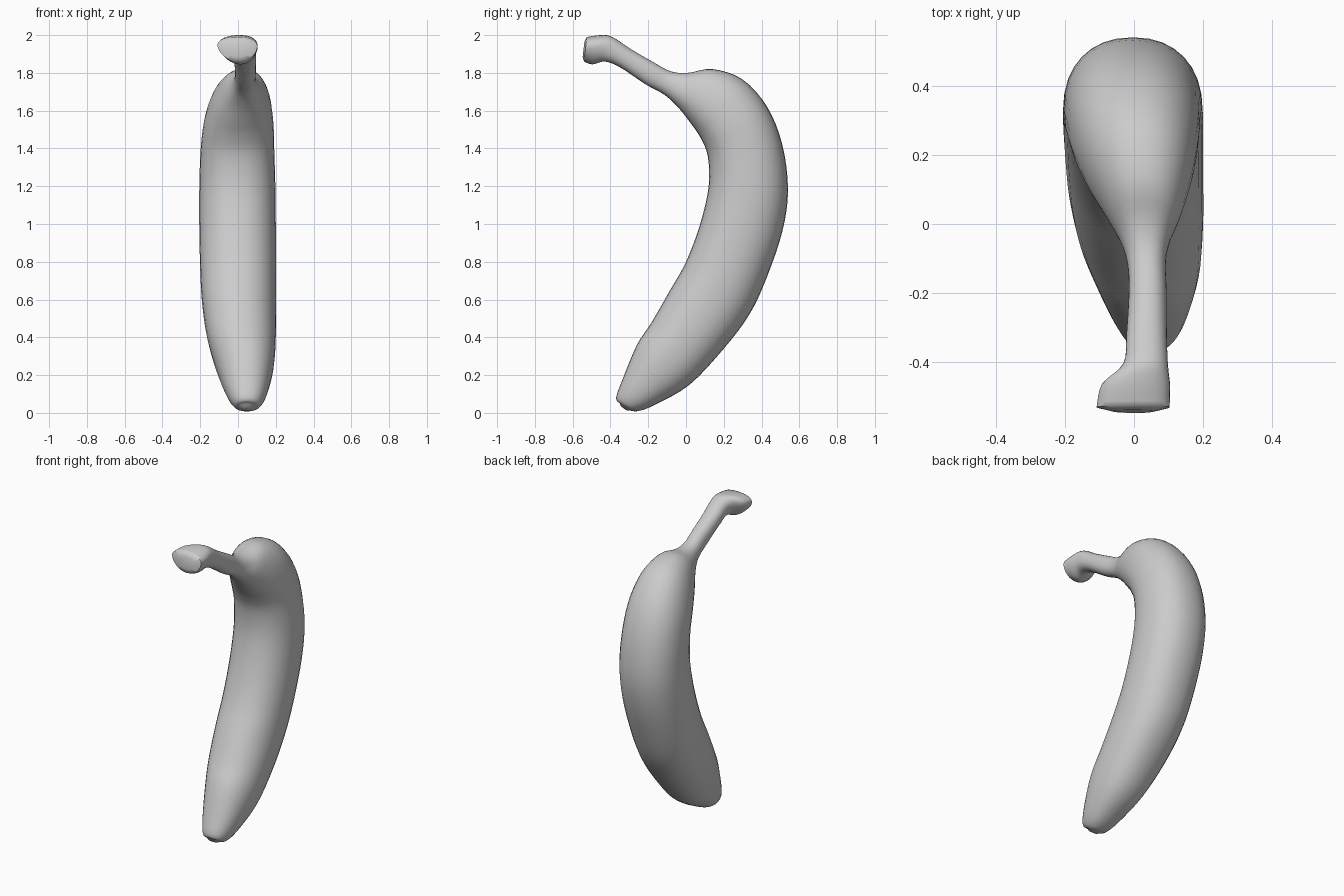
import bpy, bmesh, math
from mathutils import Vector

if "Cube" in bpy.data.objects:
    bpy.data.objects.remove(bpy.data.objects["Cube"])

# Stations tip -> stem end: inner y,z  outer y,z  left x, right x
STATIONS = [
    (-.350, .050, -.295, .012, .005, .085),
    (-.370, .080, -.250, .010, -.025, .120),
    (-.335, .180, -.160, .045, -.065, .155),
    (-.260, .360, .020, .150, -.120, .190),
    (-.185, .475, .200, .340, -.165, .200),
    (-.090, .640, .335, .520, -.190, .200),
    (.000, .800, .425, .710, -.200, .200),
    (.075, 1.00, .510, .960, -.205, .200),
    (.120, 1.20, .540, 1.18, -.205, .198),
    (.115, 1.36, .510, 1.42, -.198, .192),
    (.075, 1.46, .430, 1.62, -.180, .187),
    (.020, 1.54, .300, 1.765, -.140, .170),
    (-.035, 1.61, .140, 1.82, -.085, .140),
    (-.090, 1.665, .010, 1.80, -.040, .105),
    (-.140, 1.70, -.080, 1.808, -.020, .092),
    (-.215, 1.74, -.170, 1.855, -.015, .094),
    (-.350, 1.83, -.290, 1.925, -.022, .095),
    (-.430, 1.86, -.390, 1.99, -.030, .098),
    (-.495, 1.845, -.450, 2.00, -.088, .102),
    (-.540, 1.86, -.525, 1.99, -.103, .100),
]
SIDES, STEPS = 32, 4


def spline(a, b, c, d, t):
    # Catmull-Rom blend of whole station rows
    return [.5 * (2*q + (r - p)*t + (2*p - 5*q + 4*r - s)*t*t + (3*q - p - 3*r + s)*t**3)
            for p, q, r, s in zip(a, b, c, d)]


def soft(v, power=.9):
    # slightly squared ellipse
    return math.copysign(abs(v) ** power, v)


def ring(bm, row, flare):
    iy, iz, oy, oz, x0, x1 = row
    inner, outer = Vector((0, iy, iz)), Vector((0, oy, oz))
    mid, half = (inner + outer) / 2, (outer - inner) / 2
    verts = []
    for k in range(SIDES):
        a = 2 * math.pi * k / SIDES
        c, s = soft(math.cos(a)), soft(math.sin(a))
        p = mid + half * c
        width = (x1 - x0) / 2 * (1 + flare * c)
        p.x = (x0 + x1) / 2 + width * s + (0.02 * flare * -c)
        verts.append(bm.verts.new(p))
    return verts


# Swept banana body, neck and stem knob
bm = bmesh.new()
rings = []
n = len(STATIONS)
for i in range(n - 1):
    quad = [STATIONS[min(max(j, 0), n - 1)] for j in range(i - 1, i + 3)]
    for k in range(STEPS):
        t = k / STEPS
        flare = .25 * min(max((i + t - 16) / 2, 0), 1)
        rings.append(ring(bm, spline(*quad, t), flare))
rings.append(ring(bm, STATIONS[-1], .25))
for a, b in zip(rings, rings[1:]):
    for k in range(SIDES):
        m = (k + 1) % SIDES
        bm.faces.new((a[k], a[m], b[m], b[k]))

# Rounded end caps
for loop, push in ((rings[0], Vector((0, -.006, -.008))), (rings[-1], Vector((0, -.01, 0)))):
    centre = sum((v.co for v in loop), Vector()) / SIDES
    small = [bm.verts.new(centre + (v.co - centre) * .6 + push) for v in loop]
    for k in range(SIDES):
        m = (k + 1) % SIDES
        bm.faces.new((loop[k], loop[m], small[m], small[k]))
    bm.faces.new(small)
bmesh.ops.recalc_face_normals(bm, faces=bm.faces)

mesh = bpy.data.meshes.new("banana")
bm.to_mesh(mesh)
bm.free()
banana = bpy.data.objects.new("banana", mesh)
bpy.context.collection.objects.link(banana)
bpy.context.view_layer.objects.active = banana
banana.select_set(True)
bpy.ops.object.shade_smooth_by_angle(angle=math.radians(60))
